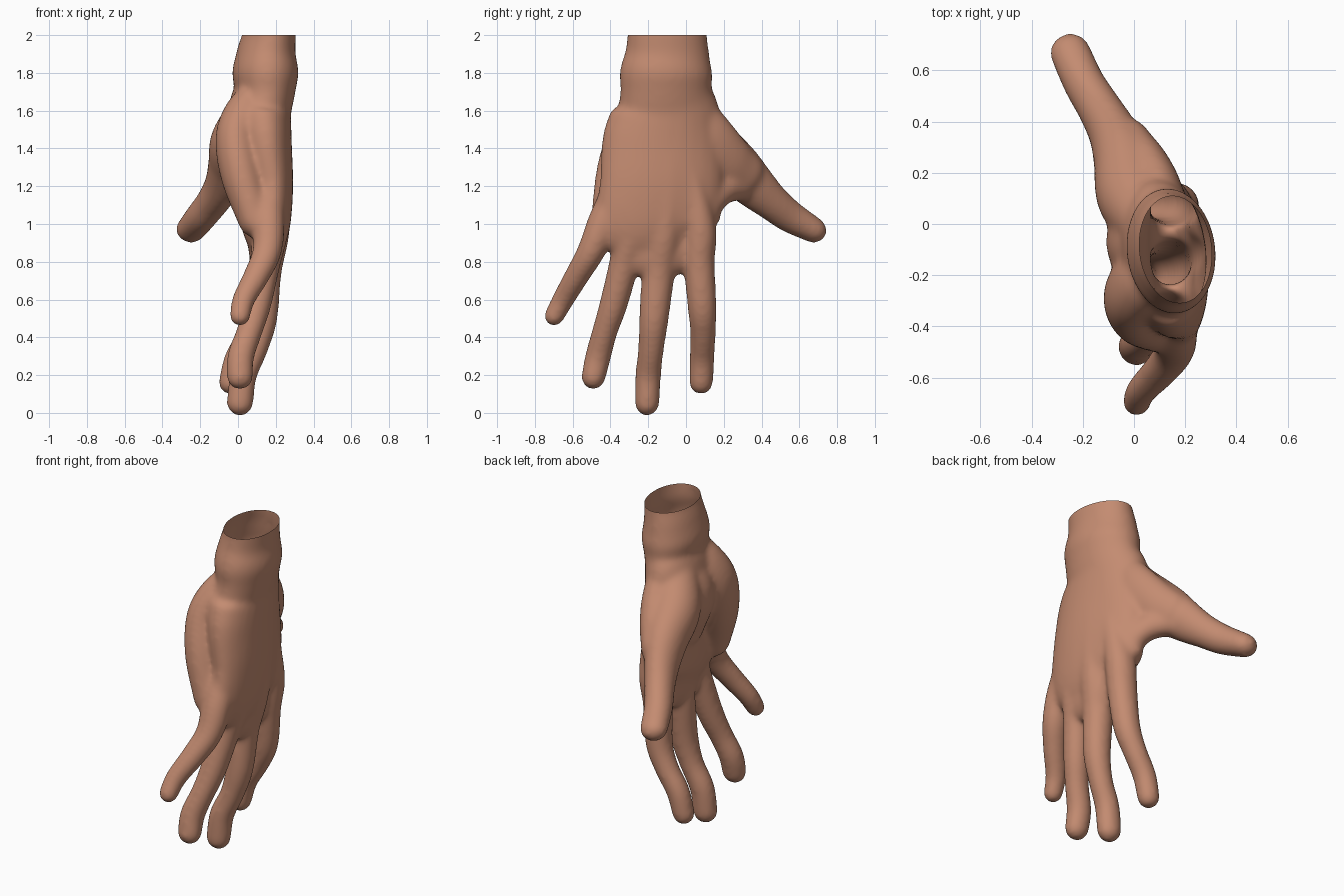
import bpy
import bmesh
import math
from mathutils import Vector

default_cube = bpy.data.objects.get("Cube")
if default_cube:
    bpy.data.objects.remove(default_cube, do_unlink=True)

SIDES = 28
STEPS = 6
bm = bmesh.new()


def catmull_rom(points):
    """Smoothly resample a path whose points also carry two radii."""
    pts = [Vector(p) for p in points]
    pts = [pts[0] * 2 - pts[1]] + pts + [pts[-1] * 2 - pts[-2]]
    path = []
    for a, b, c, d in zip(pts, pts[1:], pts[2:], pts[3:]):
        for step in range(STEPS):
            t = step / STEPS
            path.append((b * 2 + (c - a) * t + (a * 2 - b * 5 + c * 4 - d) * t ** 2
                         + (b * 3 - a - c * 3 + d) * t ** 3) / 2)
    path.append(pts[-2])
    return path


def add_ring(centre, tangent, thick, wide, tilt):
    """One oval cross-section: thick along x, wide across the hand."""
    side = Vector((1, tilt, 0))
    side = (side - tangent * side.dot(tangent)).normalized()
    across = tangent.cross(side)
    ring = []
    for i in range(SIDES):
        angle = math.tau * i / SIDES
        ring.append(bm.verts.new(centre + side * thick * math.cos(angle)
                                 + across * wide * math.sin(angle)))
    return ring


def limb(points, tilt=0.0):
    """Sweep a closed, round-ended form along (x, y, z, thick, wide) points."""
    path = catmull_rom(points)
    centres = [Vector(p[:3]) for p in path]
    last = len(path) - 1
    cap_angles = [math.radians(a) for a in (20, 40, 60, 80)]
    rings = []

    def cap(index, tangent, direction, angles):
        thick, wide = path[index][3:]
        reach = (thick + wide) / 2 * direction
        for a in angles:
            rings.append(add_ring(centres[index] + tangent * reach * math.sin(a), tangent,
                                  thick * math.cos(a), wide * math.cos(a), tilt))

    for i, p in enumerate(path):
        tangent = (centres[min(i + 1, last)] - centres[max(i - 1, 0)]).normalized()
        if i == 0:
            cap(i, tangent, -1, reversed(cap_angles))
        rings.append(add_ring(centres[i], tangent, p[3], p[4], tilt))
        if i == last:
            cap(i, tangent, 1, cap_angles)
    for low, high in zip(rings, rings[1:]):
        for i in range(SIDES):
            j = (i + 1) % SIDES
            bm.faces.new((low[i], low[j], high[j], high[i]))
    bm.faces.new(rings[0])
    bm.faces.new(rings[-1])


# Wrist and palm, from the cut end down to the finger webs
limb([(.165, -.10, 2.1, .14, .212), (.165, -.10, 2, .14, .212), (.15, -.1, 1.9, .157, .225),
      (.145, -.105, 1.8, .175, .247), (.14, -.105, 1.7, .16, .245),
      (.115, -.1, 1.6, .165, .28), (.115, -.115, 1.5, .165, .31),
      (.125, -.125, 1.4, .158, .325), (.15, -.13, 1.2, .138, .33),
      (.145, -.15, 1, .128, .325), (.145, -.13, .87, .087, .235)], tilt=.12)

# Heel pad on the little-finger side
limb([(.085, -.17, 1.68, .08, .12), (.035, -.22, 1.58, .11, .14), (-.01, -.285, 1.45, .11, .14),
      (.02, -.345, 1.25, .11, .135), (.09, -.405, 1.02, .09, .1)])

# Middle of the heel, joining the two pads
limb([(.08, -.08, 1.64, .1, .13), (.01, -.07, 1.45, .12, .16),
      (.06, -.08, 1.22, .09, .14)])

# Thumb with its fleshy base
limb([(.08, -.02, 1.62, .12, .12), (0, .105, 1.44, .145, .15), (-.04, .25, 1.31, .12, .14),
      (-.085, .36, 1.2, .095, .12), (-.14, .46, 1.11, .085, .097),
      (-.195, .55, 1.04, .082, .087), (-.25, .672, .97, .081, .07)])

# Web between thumb and palm, and the muscle filling the back of it
limb([(.12, .11, 1.13, .075, .1), (.055, .2, 1.19, .075, .085), (-.03, .3, 1.21, .075, .085)])
limb([(.115, -.02, 1.66, .1, .12), (.09, .1, 1.46, .105, .155),
      (.04, .21, 1.33, .1, .15), (-.01, .3, 1.255, .085, .13)])

# Web between ring and little fingers
limb([(.15, -.34, 1.06, .08, .08), (.135, -.4, .955, .065, .06)])

# Index finger, each finger beginning with its tendon over the back of the hand
limb([(.185, -.05, 1.55, .07, .05), (.185, .03, 1.25, .07, .06), (.165, .075, .98, .09, .085),
      (.145, .07, .8, .087, .083), (.125, .085, .56, .078, .077), (.07, .09, .42, .069, .068),
      (-.005, .085, .29, .067, .067), (-.04, .08, .16, .064, .064)])

# Middle finger
limb([(.195, -.09, 1.55, .07, .05), (.215, -.085, 1.25, .07, .06), (.185, -.115, .97, .09, .09),
      (.145, -.145, .75, .087, .088), (.13, -.17, .5, .079, .079), (.09, -.185, .34, .069, .069),
      (.03, -.2, .2, .071, .069), (.01, -.206, .052, .072, .066)])

# Ring finger
limb([(.19, -.14, 1.55, .07, .05), (.2, -.2, 1.25, .07, .06), (.175, -.285, .97, .09, .085),
      (.14, -.33, .78, .083, .08), (.1, -.385, .57, .076, .075), (.06, -.43, .43, .069, .068),
      (.015, -.465, .3, .072, .069), (.01, -.49, .19, .071, .065)])

# Little finger
limb([(.165, -.18, 1.55, .07, .05), (.15, -.31, 1.25, .08, .09), (.16, -.425, 1.03, .088, .088),
      (.155, -.5, .86, .078, .075), (.1, -.575, .73, .07, .066),
      (.03, -.65, .6, .061, .059), (.01, -.698, .512, .056, .054)])

bmesh.ops.recalc_face_normals(bm, faces=bm.faces)
mesh = bpy.data.meshes.new("hand")
bm.to_mesh(mesh)
bm.free()
hand = bpy.data.objects.new("hand", mesh)
bpy.context.collection.objects.link(hand)

# Fuse the parts into one skin and soften the joins
fuse = hand.modifiers.new("fuse", 'REMESH')
fuse.mode = 'VOXEL'
fuse.voxel_size = 0.012
soften = hand.modifiers.new("soften", 'SMOOTH')
soften.factor = 0.5
soften.iterations = 28
bpy.context.view_layer.update()
graph = bpy.context.evaluated_depsgraph_get()
skin_mesh = bpy.data.meshes.new_from_object(hand.evaluated_get(graph))
hand.modifiers.clear()

# Cut the wrist open
bm = bmesh.new()
bm.from_mesh(skin_mesh)
bmesh.ops.bisect_plane(bm, geom=bm.verts[:] + bm.edges[:] + bm.faces[:],
                       plane_co=(0, 0, 2), plane_no=(0, 0, 1), clear_outer=True)
for f in bm.faces:
    f.smooth = True
bm.to_mesh(skin_mesh)
bm.free()
hand.data = skin_mesh
skin_mesh.name = "hand_skin"

# Skin colour
skin = bpy.data.materials.new("warm_skin")
skin.use_nodes = True
colour = (0.55, 0.26, 0.165, 1)
skin.diffuse_color = colour
skin.node_tree.nodes["Principled BSDF"].inputs["Base Color"].default_value = colour
hand.data.materials.clear()
hand.data.materials.append(skin)
